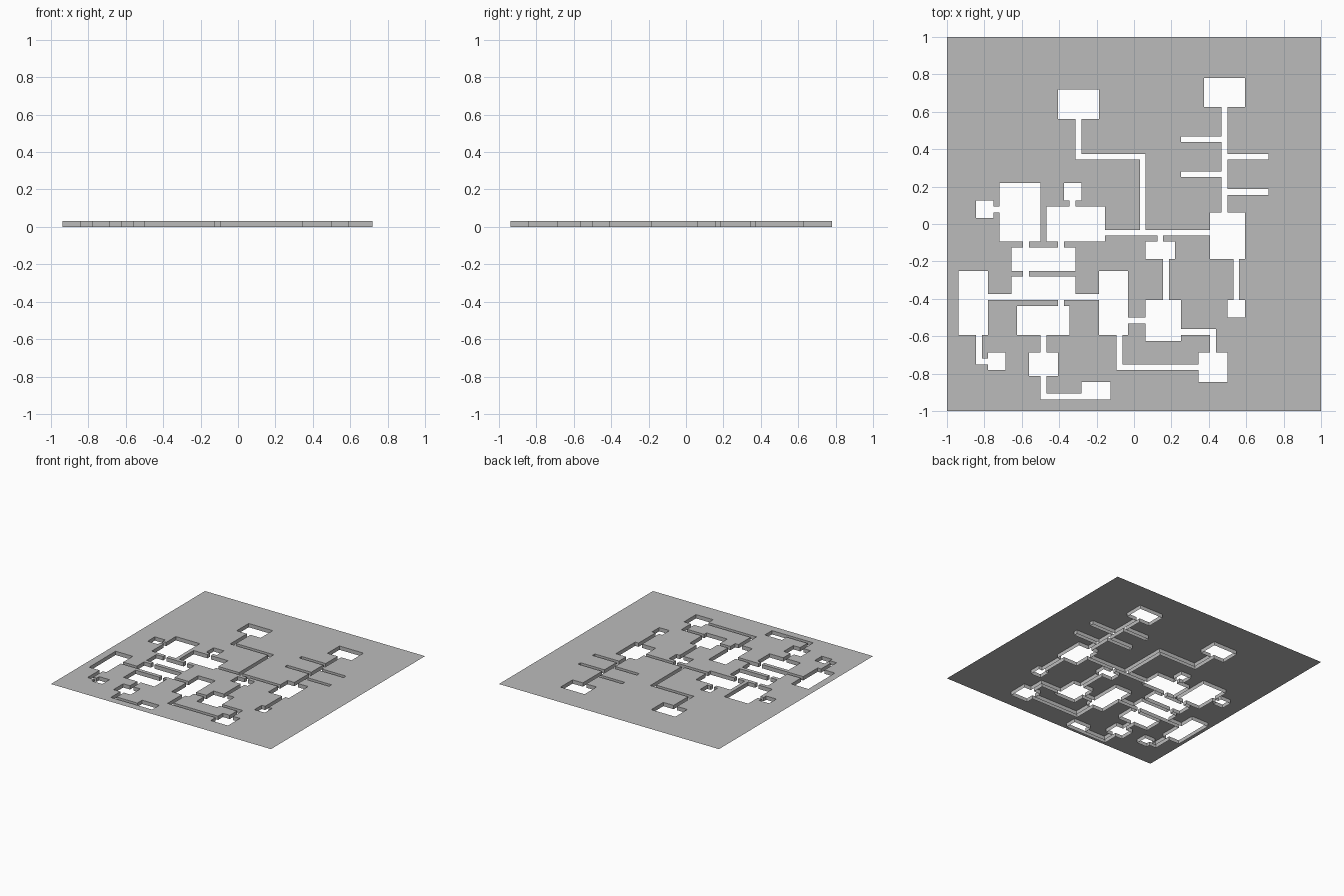
import bpy, bmesh

if "Cube" in bpy.data.objects:
    bpy.data.objects.remove(bpy.data.objects["Cube"])

N = 64                 # floor plan drawn on a 64 x 64 cell grid
C = 2.0 / N            # cell size, also the wall height
carved = set()


def carve(x0, x1, y0, y1):
    """Cut a rectangle of cells out of the plan."""
    carved.update((i, j) for i in range(x0, x1) for j in range(y0, y1))


# rooms: x0, x1, y0, y1 in cells
for room in [(19, 26, 50, 55), (44, 51, 52, 57), (9, 16, 29, 39), (5, 8, 33, 36),
             (20, 23, 36, 39), (17, 27, 29, 35), (11, 22, 24, 28), (11, 22, 19, 23),
             (2, 7, 13, 24), (26, 31, 13, 24), (12, 21, 13, 18), (34, 40, 12, 19),
             (43, 48, 5, 10), (7, 10, 7, 10), (14, 19, 6, 10), (23, 28, 2, 5),
             (45, 51, 26, 34), (48, 51, 16, 19), (34, 39, 26, 29)]:
    carve(*room)

# corridors along x, one cell wide: x0, x1, y
for x0, x1, y in [(8, 9, 34), (7, 26, 19), (31, 34, 15), (40, 46, 13), (29, 43, 7),
                  (5, 7, 8), (16, 23, 2), (27, 45, 30), (22, 34, 43)]:
    carve(x0, x1, y, y + 1)

# corridors and doorways along y, one cell wide: x, y0, y1
for x, y0, y1 in [(21, 35, 36), (13, 28, 29), (19, 28, 29), (13, 23, 24), (19, 18, 19),
                  (45, 10, 14), (29, 7, 13), (5, 8, 13), (16, 10, 13), (16, 2, 6),
                  (49, 19, 26), (47, 34, 52), (22, 43, 50), (33, 31, 44),
                  (36, 29, 30), (37, 19, 26)]:
    carve(x, x + 1, y0, y1)

# dead-end alcoves alternating right and left along the north corridor
for k in range(4):
    x0, x1 = ((48, 55), (40, 47))[k % 2]
    carve(x0, x1, 37 + 3 * k, 38 + 3 * k)

grey = bpy.data.materials.new("stone grey")
grey.diffuse_color = (0.5, 0.5, 0.5, 1)
grey.use_nodes = True
grey.node_tree.nodes["Principled BSDF"].inputs["Base Color"].default_value = grey.diffuse_color


def build(name, polys):
    """Make an object from a list of polygons given in cell coordinates."""
    bm = bmesh.new()
    cache = {}

    def vert(p):
        if p not in cache:
            cache[p] = bm.verts.new((p[0] * C - 1, p[1] * C - 1, p[2] * C))
        return cache[p]

    for poly in polys:
        bm.faces.new([vert(p) for p in poly])
    mesh = bpy.data.meshes.new(name)
    bm.to_mesh(mesh)
    bm.free()
    mesh.materials.append(grey)
    obj = bpy.data.objects.new(name, mesh)
    bpy.context.collection.objects.link(obj)


# top sheet: every cell that is not carved
build("top_sheet", [
    [(i, j, 1), (i + 1, j, 1), (i + 1, j + 1, 1), (i, j + 1, 1)]
    for i in range(N) for j in range(N) if (i, j) not in carved])

# walls: hang from the sheet along each carved boundary, facing into the rooms
walls = []
for i, j in sorted(carved):
    corners = [(i, j), (i + 1, j), (i + 1, j + 1), (i, j + 1)]
    for k, (dx, dy) in enumerate(((0, -1), (1, 0), (0, 1), (-1, 0))):
        if (i + dx, j + dy) not in carved:
            a, b = corners[k], corners[(k + 1) % 4]
            walls.append([(*b, 0), (*a, 0), (*a, 1), (*b, 1)])
build("room_walls", walls)
